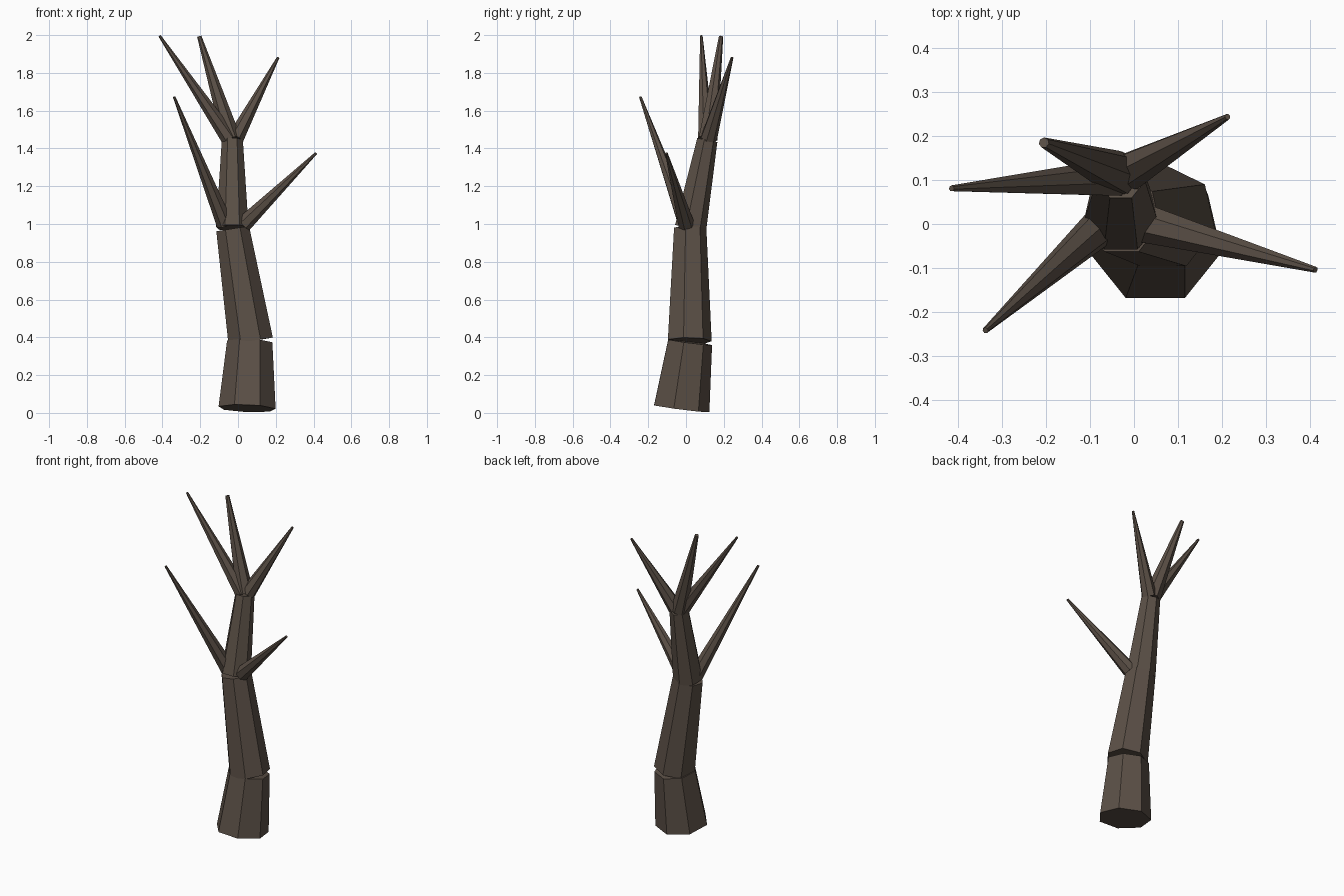
import bpy
import bmesh
import math
from mathutils import Vector, Matrix

if "Cube" in bpy.data.objects:
    bpy.data.objects.remove(bpy.data.objects["Cube"], do_unlink=True)

SIDES = 7

bark = bpy.data.materials.new("dark_brown_bark")
bark.use_nodes = True
BARK_COLOUR = (0.105, 0.08, 0.062, 1)
bark.diffuse_color = BARK_COLOUR
bark.node_tree.nodes["Principled BSDF"].inputs["Base Color"].default_value = BARK_COLOUR


def limb(name, start, end, r_start, r_end):
    """Flat-shaded tapered prism with capped ends square to its own axis."""
    start, end = Vector(start), Vector(end)
    axis = end - start
    tilt = Vector((0, 0, 1)).rotation_difference(axis).to_matrix().to_4x4()
    # One corner points to the back, one flat side to the front
    turn = Matrix.Rotation(math.pi / 2, 4, "Z")
    place = Matrix.Translation(start) @ tilt @ turn
    bm = bmesh.new()
    rings = []
    for radius, height in ((r_start, 0), (r_end, axis.length)):
        angles = [math.tau * i / SIDES for i in range(SIDES)]
        rings.append([bm.verts.new(place @ Vector((radius * math.cos(a), radius * math.sin(a), height)))
                      for a in angles])
    low, high = rings
    bm.faces.new(low[::-1])
    bm.faces.new(high)
    for i in range(SIDES):
        j = (i + 1) % SIDES
        bm.faces.new((low[i], low[j], high[j], high[i]))
    mesh = bpy.data.meshes.new(name)
    bm.to_mesh(mesh)
    bm.free()
    mesh.materials.append(bark)
    obj = bpy.data.objects.new(name, mesh)
    bpy.context.collection.objects.link(obj)


# Trunk, three leaning sections
limb("trunk_base", (0.048, -0.03, 0.024), (0.062, 0.016, 0.375), 0.155, 0.123)
limb("trunk_middle", (0.067, 0.014, 0.38), (-0.028, 0.018, 0.975), 0.122, 0.09)
limb("trunk_top", (-0.03, 0.02, 0.98), (-0.03, 0.11, 1.445), 0.088, 0.057)

# Lower pair of branches
limb("lower_right_branch", (-0.07, 0.0, 1.0), (-0.338, -0.242, 1.673), 0.045, 0.007)
limb("lower_left_branch", (0.03, 0.0, 1.0), (0.413, -0.104, 1.375), 0.045, 0.007)

# Crown branches
limb("crown_right_branch", (-0.045, 0.105, 1.45), (-0.415, 0.081, 1.996), 0.045, 0.007)
limb("crown_middle_branch", (-0.035, 0.115, 1.45), (-0.205, 0.185, 1.993), 0.052, 0.012)
limb("crown_left_branch", (-0.012, 0.12, 1.455), (0.213, 0.244, 1.882), 0.045, 0.007)
